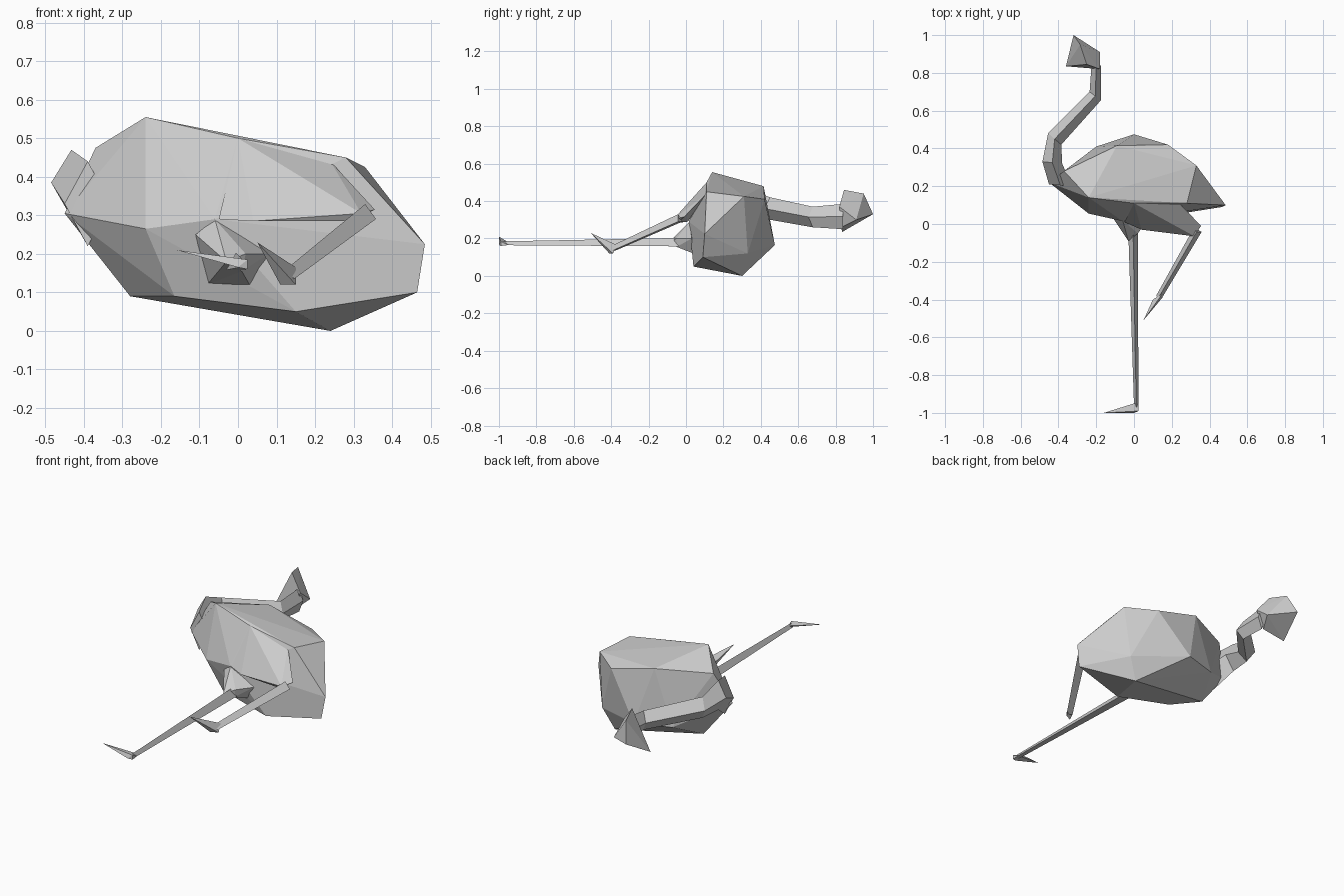
import bpy
import bmesh
from mathutils import Vector

cube = bpy.data.objects.get("Cube")
if cube:
    bpy.data.objects.remove(cube, do_unlink=True)

grey = bpy.data.materials.new("light_grey")
grey.use_nodes = True
tone = (0.6, 0.6, 0.6, 1)
grey.diffuse_color = tone
grey.node_tree.nodes["Principled BSDF"].inputs["Base Color"].default_value = tone


def finish(name, bm):
    bmesh.ops.recalc_face_normals(bm, faces=bm.faces)
    mesh = bpy.data.meshes.new(name)
    bm.to_mesh(mesh)
    bm.free()
    mesh.materials.append(grey)
    obj = bpy.data.objects.new(name, mesh)
    bpy.context.collection.objects.link(obj)
    return obj


def faceted(name, points):
    """Faceted solid wrapped round its corner points."""
    bm = bmesh.new()
    for p in points:
        bm.verts.new(p)
    result = bmesh.ops.convex_hull(bm, input=bm.verts[:])
    loose = {v for v in result["geom_interior"] + result["geom_unused"]
             if isinstance(v, bmesh.types.BMVert)}
    bmesh.ops.delete(bm, geom=list(loose), context="VERTS")
    bmesh.ops.dissolve_limit(bm, angle_limit=0.03, verts=bm.verts[:], edges=bm.edges[:])
    return finish(name, bm)


def loft(name, rings):
    """Skin closed rings that share a corner count, then cap both ends."""
    bm = bmesh.new()
    loops = [[bm.verts.new(p) for p in ring] for ring in rings]
    n = len(loops[0])
    for a, b in zip(loops, loops[1:]):
        for i in range(n):
            j = (i + 1) % n
            bm.faces.new((a[i], a[j], b[j], b[i]))
    bm.faces.new(loops[0])
    bm.faces.new(loops[-1])
    return finish(name, bm)


def limb(name, start, end, r_start, r_end):
    """Three-sided tapering limb."""
    start, end = Vector(start), Vector(end)
    axis = (end - start).normalized()
    side = axis.cross(Vector((0, 0, 1))).normalized()
    lift = side.cross(axis)
    corners = [(0, 1), (-0.9, -0.6), (0.9, -0.6)]
    return loft(name, [[c + (side * s + lift * t) * r for s, t in corners]
                       for c, r in ((start, r_start), (end, r_end))])


# Body with folded wings and tail
faceted("body", [
    (-0.24, 0.14, 0.555), (0.0, 0.11, 0.50), (0.28, 0.11, 0.45),
    (0.33, 0.31, 0.425), (0.485, 0.10, 0.225), (0.465, 0.09, 0.10),
    (0.24, 0.30, 0.0), (0.15, 0.04, 0.05), (-0.165, 0.10, 0.09),
    (-0.28, 0.24, 0.09), (-0.45, 0.22, 0.305), (-0.37, 0.28, 0.475),
    (-0.09, 0.415, 0.48), (0.18, 0.42, 0.41), (0.0, 0.475, 0.165),
    (-0.20, 0.41, 0.17), (-0.24, 0.055, 0.265), (-0.06, 0.015, 0.29),
    (0.30, 0.33, 0.12),
])

# Neck: diamond sections as outer xy, inner xy, low z, high z
sections = [
    ((-0.45, 0.21), (-0.33, 0.20), 0.22, 0.44),
    ((-0.485, 0.33), (-0.38, 0.32), 0.30, 0.47),
    ((-0.455, 0.48), (-0.385, 0.42), 0.30, 0.42),
    ((-0.235, 0.70), (-0.175, 0.655), 0.26, 0.37),
    ((-0.225, 0.84), (-0.175, 0.84), 0.25, 0.385),
]
rings = []
for outer, inner, low, high in sections:
    mx, my = (outer[0] + inner[0]) / 2, (outer[1] + inner[1]) / 2
    mid = (low + high) / 2
    rings.append([(*outer, mid), (mx, my, high), (*inner, mid), (mx, my, low)])
loft("neck", rings)

# Head running into the hooked beak
faceted("head", [
    (-0.32, 1.0, 0.33), (-0.285, 0.95, 0.44), (-0.25, 0.845, 0.46),
    (-0.18, 0.91, 0.30), (-0.18, 0.82, 0.37), (-0.22, 0.83, 0.26),
    (-0.36, 0.835, 0.235),
])

# Bent leg
faceted("bent_thigh", [
    (0.0, 0.11, 0.50), (0.24, 0.11, 0.44), (-0.05, 0.01, 0.29),
    (0.04, -0.03, 0.285), (0.355, -0.01, 0.315), (0.32, -0.065, 0.305),
    (0.30, -0.05, 0.285),
])
limb("bent_shin", (0.335, -0.035, 0.305), (0.13, -0.39, 0.145), 0.026, 0.018)
faceted("bent_foot", [
    (0.15, -0.37, 0.165), (0.11, -0.41, 0.12), (0.15, -0.39, 0.12),
    (0.10, -0.40, 0.15), (0.05, -0.51, 0.23),
])

# Standing leg
faceted("standing_thigh", [
    (-0.11, 0.03, 0.25), (-0.06, 0.02, 0.29), (0.08, 0.03, 0.2),
    (-0.08, 0.08, 0.12), (0.03, 0.04, 0.12), (-0.03, -0.09, 0.18),
    (0.02, -0.05, 0.2), (0.01, -0.05, 0.155),
])
limb("standing_shin", (-0.005, -0.04, 0.175), (0.012, -0.97, 0.172), 0.028, 0.013)
faceted("standing_foot", [
    (0.0, -0.95, 0.18), (0.025, -0.95, 0.165), (0.025, -0.99, 0.16),
    (0.025, -0.99, 0.185), (0.0, -1.0, 0.165), (-0.16, -1.0, 0.21),
])
